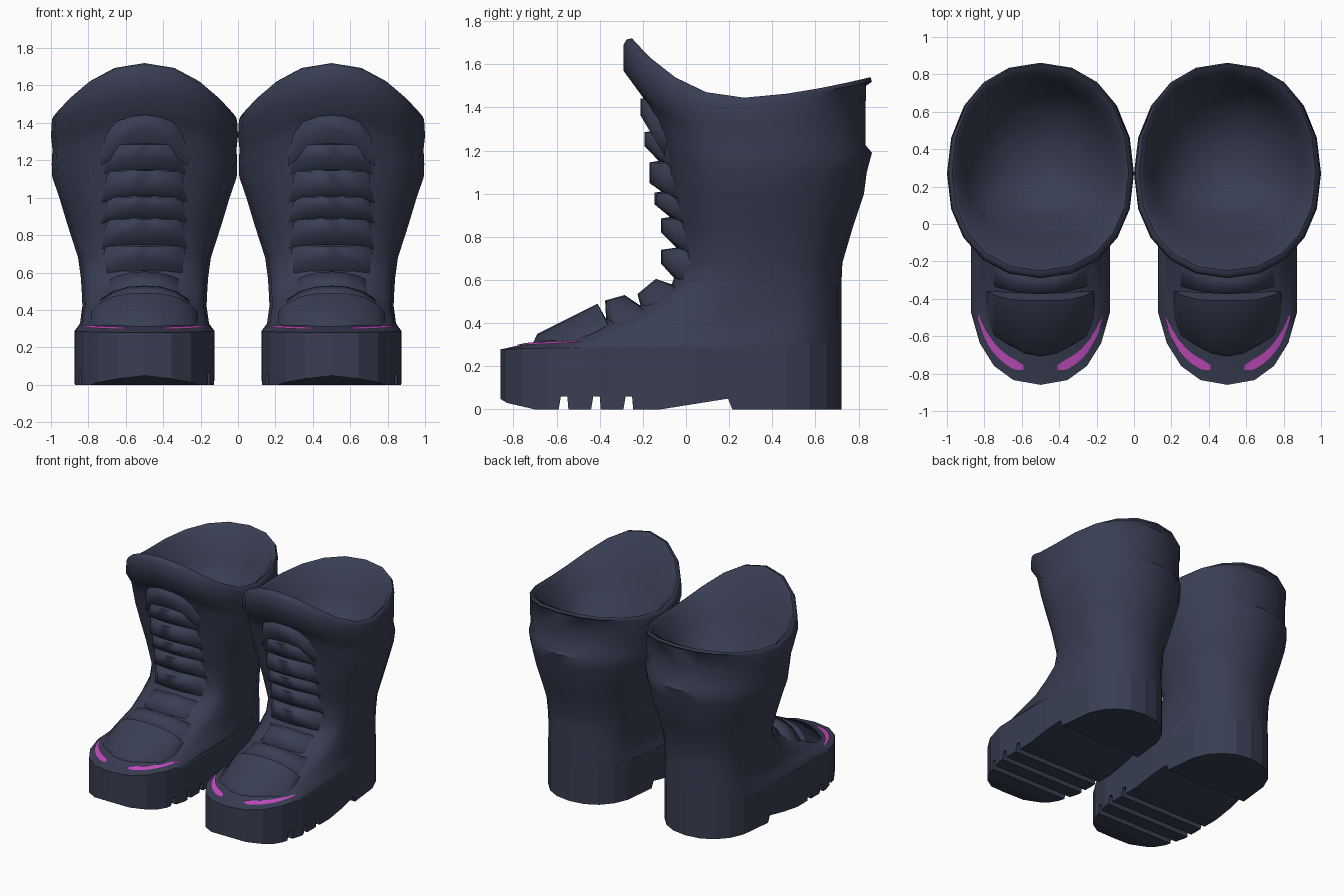
import bpy, bmesh, math

if "Cube" in bpy.data.objects:
    bpy.data.objects.remove(bpy.data.objects["Cube"])

N = 20        # sides of every cross-section
CX = 0.5      # centre of one boot, the other is mirrored


def material(name, rgb):
    m = bpy.data.materials.new(name)
    m.diffuse_color = (*rgb, 1)
    m.use_nodes = True
    m.node_tree.nodes["Principled BSDF"].inputs["Base Color"].default_value = m.diffuse_color
    return m


NAVY = material("dark_navy", (0.040, 0.048, 0.086))
PINK = material("magenta", (0.55, 0.075, 0.53))


def make(name, verts, faces, mat, angle=40, mirror=True):
    me = bpy.data.meshes.new(name)
    me.from_pydata(verts, [], faces)
    bm = bmesh.new()
    bm.from_mesh(me)
    bmesh.ops.recalc_face_normals(bm, faces=bm.faces)
    bm.to_mesh(me)
    bm.free()
    ob = bpy.data.objects.new(name, me)
    bpy.context.collection.objects.link(ob)
    me.materials.append(mat)
    bpy.ops.object.select_all(action='DESELECT')
    ob.select_set(True)
    bpy.context.view_layer.objects.active = ob
    if angle:
        bpy.ops.object.shade_smooth_by_angle(angle=math.radians(angle))
    if mirror:
        add_mirror(ob)
    return ob


def add_mirror(ob):
    m = ob.modifiers.new("mirror", 'MIRROR')
    m.use_mirror_merge = False


def sgnpow(v, e):
    return math.copysign(abs(v) ** e, v)


def ring_point(t, zf, zs, zb, yf, yb, hw, cf, cb, e=0.92, taper=0.0):
    """Point on an egg-shaped section; z varies from front to side to back."""
    c, s = math.cos(t), math.sin(t)
    e = e if s < 0 else 0.92
    c, s = sgnpow(c, e), sgnpow(s, e)
    if abs(s) < 1e-6:
        y, z = (cf + cb) / 2, zs
    elif s < 0:
        y, z = cf + (cf - yf) * s, zs + (zf - zs) * abs(s) ** 2.2
    else:
        y, z = cb + (yb - cb) * s, zs + (zb - zs) * abs(s) ** 1.5
    # narrow the section towards the heel
    w = hw * (1 - taper * min(1, max(0, (y + 0.1) / 0.45)))
    return (CX + w * c, y, z)


def ring(*args):
    return [ring_point(2 * math.pi * i / N, *args) for i in range(N)]


def loft(rings):
    verts = [v for r in rings for v in r]
    faces = [(k * N + i, k * N + (i + 1) % N, (k + 1) * N + (i + 1) % N, (k + 1) * N + i)
             for k in range(len(rings) - 1) for i in range(N)]
    return verts, faces


def prism(n):
    """Faces of a prism whose vertices are two loops of n points."""
    return [tuple(range(n)), tuple(range(n, 2 * n))] + \
           [(i, (i + 1) % n, n + (i + 1) % n, n + i) for i in range(n)]


# --- sole: outline prism cut by a side profile with treads and heel arch ---
EDGE = (0.278, 0.288, 0.32, -0.86, 0.72, 0.388, -0.24, 0.34, 0.84, 0.115)
LEDGE = (0.318, 0.328, 0.36, -0.68, 0.72, 0.345, -0.22, 0.34, 0.86, 0.0)
outline = ring(*EDGE)
sole = make("sole", [(x, y, z) for z in (-0.1, 0.5) for x, y, _ in outline],
            prism(N), NAVY, 0, False)
profile = [(-0.9, 0.075), (-0.83, 0.03), (-0.70, 0)]
for y in (-0.565, -0.415, -0.265):
    profile += [(y - 0.025, 0), (y - 0.015, 0.06), (y + 0.015, 0.06), (y + 0.02, 0)]
profile += [(-0.12, 0), (0.195, 0.05), (0.215, 0), (0.8, 0),
            (0.8, 0.322), (0.3, 0.292), (-0.3, 0.290), (-0.9, 0.279)]
cutter = make("sole_profile_cutter", [(x, y, z) for x in (0, 1) for y, z in profile],
              prism(len(profile)), NAVY, 0, False)
cutter.hide_render = True
b = sole.modifiers.new("profile", 'BOOLEAN')
b.operation, b.solver, b.object = 'INTERSECT', 'EXACT', cutter
bpy.context.view_layer.objects.active = sole
bpy.ops.object.modifier_apply(modifier="profile")
bpy.data.objects.remove(cutter)
add_mirror(sole)

# --- upper: foot, shaft, cuff, flared rim and lining in one loft ---
skirt = [(x, y, z - 0.03) for x, y, z in ring(*EDGE)]   # overlaps the sole edge
rings = [skirt, ring(*EDGE), ring(*LEDGE)]
for z, yf, yb, hw, cf, cb in [
        (0.42, -0.37, 0.72, 0.332, -0.02, 0.36),
        (0.49, -0.20, 0.72, 0.335, 0.08, 0.36),
        (0.57, -0.07, 0.72, 0.34, 0.18, 0.36),
        (0.68, -0.03, 0.725, 0.355, 0.24, 0.35),
        (0.85, -0.055, 0.775, 0.41, 0.27, 0.32),
        (1.00, -0.085, 0.825, 0.455, 0.27, 0.29)]:
    rings.append(ring(z, z, z, yf, yb, hw, cf, cb))
for zf, zs, zb, yf, yb, hw in [
        (1.20, 1.11, 1.10, -0.115, 0.838, 0.493),   # top of the shaft
        (1.36, 1.18, 1.19, -0.155, 0.862, 0.496),   # cuff fold
        (1.44, 1.26, 1.225, -0.195, 0.832, 0.492),
        (1.57, 1.33, 1.38, -0.29, 0.832, 0.50),
        (1.69, 1.415, 1.50, -0.29, 0.835, 0.495),
        (1.715, 1.435, 1.52, -0.275, 0.862, 0.487),  # rim
        (1.72, 1.445, 1.54, -0.25, 0.855, 0.472),
        (1.69, 1.43, 1.52, -0.225, 0.815, 0.45),
        (1.42, 1.27, 1.30, -0.08, 0.75, 0.40),     # lining bowl
        (1.17, 1.12, 1.12, 0.04, 0.61, 0.29),
        (1.03, 1.03, 1.03, 0.16, 0.42, 0.14)]:
    rings.append(ring(zf, zs, zb, yf, yb, hw, 0.27, 0.27))
verts, faces = loft(rings)
faces.append(tuple(range(len(verts) - N, len(verts))))
make("boot_upper", verts, faces, NAVY, 50)


def pad(name, section, width, bows, drop, angle=80):
    """Padded rib: a 4-point side section swept across x, sinking at its ends."""
    us = (-1, -0.85, -0.6, -0.3, 0, 0.3, 0.6, 0.85, 1)
    pv = []
    for u in us:
        k = 1 - abs(u) ** 3.5
        for i, (y, z) in enumerate(section):
            by, bz = section[0] if i < 2 else section[3]
            y, z = by + (y - by) * k, bz + (z - bz) * k
            pv.append((CX + width * u, y + bows[i] * u * u, z - drop * u * u))
    pf = [(4 * a + i, 4 * a + (i + 1) % 4, 4 * a + 4 + (i + 1) % 4, 4 * a + 4 + i)
          for a in range(len(us) - 1) for i in range(4)]
    pf += [(0, 1, 2, 3), tuple(range(len(pv) - 4, len(pv)))]
    make(name, pv, pf, NAVY, angle)


# --- shin ribs: top z, outer y, middle z, low z, root y ---
for i, (zt, yo, zm, zl, yr) in enumerate([
        (1.455, -0.212, 1.365, 1.26, -0.155),
        (1.30, -0.192, 1.22, 1.13, -0.115),
        (1.16, -0.170, 1.05, 0.99, -0.095),
        (1.02, -0.145, 0.95, 0.88, -0.07),
        (0.90, -0.115, 0.82, 0.74, -0.045),
        (0.755, -0.115, 0.675, 0.57, -0.03)]):
    pad(f"shin_rib_{i + 1}", [(yr + 0.02, zt), (yo, zt - 0.015), (yo, zm), (yr + 0.01, zl)],
        0.23, (0.05,) * 4, 0.09 if i == 0 else 0.015)

# --- instep pads and toe cap ---
pad("instep_pad_upper", [(0.02, 0.55), (-0.14, 0.605), (-0.225, 0.535), (-0.20, 0.44)],
    0.25, (0.06, 0.06, 0.06, 0.06), 0.04)
pad("instep_pad_lower", [(-0.18, 0.46), (-0.285, 0.53), (-0.375, 0.505), (-0.37, 0.41)],
    0.28, (0.05, 0.05, 0.05, 0.05), 0.05)
pad("toe_cap", [(-0.36, 0.40), (-0.41, 0.49), (-0.69, 0.35), (-0.71, 0.305)],
    0.285, (0.0, 0.0, 0.14, 0.17), 0.01, 60)

# --- magenta stripes lying on the ledge around the toe ---
for side in (-1, 1):
    sv, M = [], 14
    for j in range(M + 1):
        f = j / M
        t = math.radians(-90 + side * (11 + 53 * f))
        a, c = ring_point(t, *EDGE), ring_point(t, *LEDGE)
        half = 0.15 * min(1, 0.5 + 4 * f) * min(1, 0.4 + 1.8 * (1 - f))
        mid = 0.46 + 0.1 * f
        for g in (mid - half, mid + half):
            p = [a[k] + (c[k] - a[k]) * g for k in range(3)]
            sv.append((p[0], p[1], p[2] + 0.006))
    make("toe_stripe_" + ("inner" if side < 0 else "outer"), sv,
         [(2 * j, 2 * j + 1, 2 * j + 3, 2 * j + 2) if side < 0 else
          (2 * j, 2 * j + 2, 2 * j + 3, 2 * j + 1) for j in range(M)], PINK, 40)
